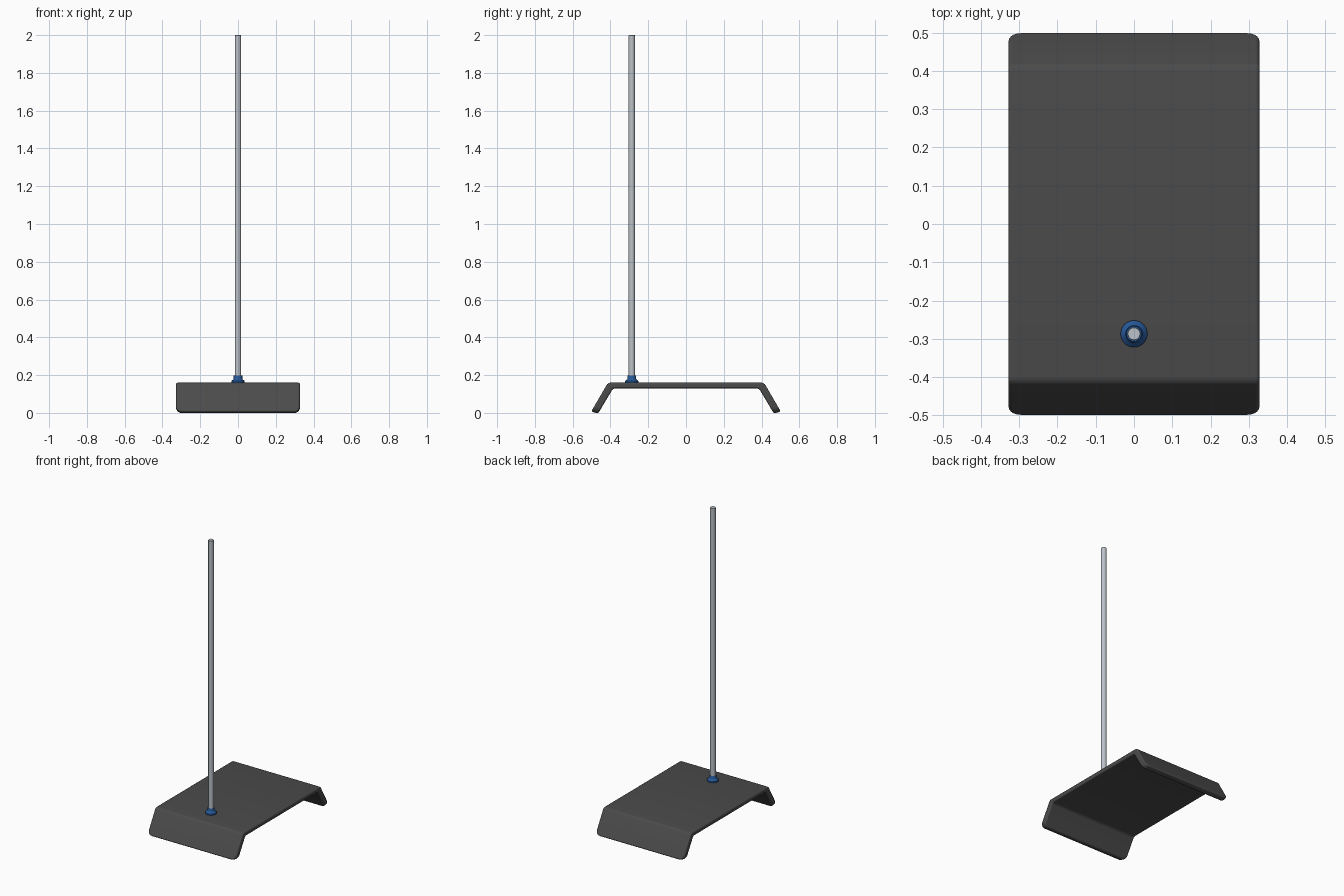
import bpy, bmesh, math

if "Cube" in bpy.data.objects:
    bpy.data.objects.remove(bpy.data.objects["Cube"])

POLE_Y = -0.287


def material(name, rgb):
    m = bpy.data.materials.new(name)
    m.diffuse_color = (*rgb, 1)
    m.use_nodes = True
    m.node_tree.nodes["Principled BSDF"].inputs["Base Color"].default_value = m.diffuse_color
    return m


def finish(bm, name, mat):
    bmesh.ops.recalc_face_normals(bm, faces=bm.faces)
    me = bpy.data.meshes.new(name)
    bm.to_mesh(me)
    bm.free()
    ob = bpy.data.objects.new(name, me)
    bpy.context.collection.objects.link(ob)
    me.materials.append(mat)
    return ob


def smooth(ob, angle=35):
    bpy.ops.object.select_all(action='DESELECT')
    ob.select_set(True)
    bpy.context.view_layer.objects.active = ob
    bpy.ops.object.shade_smooth_by_angle(angle=math.radians(angle))


def lathe(name, profile, mat, segs=32):
    bm = bmesh.new()
    rings = []
    for r, z in profile:
        rings.append([bm.verts.new((r * math.cos(a), POLE_Y + r * math.sin(a), z))
                      for a in (2 * math.pi * i / segs for i in range(segs))])
    for a, b in zip(rings, rings[1:]):
        for i in range(segs):
            j = (i + 1) % segs
            bm.faces.new((a[i], a[j], b[j], b[i]))
    bm.faces.new(rings[0])
    bm.faces.new(rings[-1])
    ob = finish(bm, name, mat)
    smooth(ob)
    return ob


dark = material("dark_plate", (0.07, 0.07, 0.07))
blue = material("blue_collar", (0.02, 0.10, 0.32))
steel = material("steel_pole", (0.50, 0.54, 0.58))

# Base plate: bent sheet section, (y, z) for the +y half, mirrored
W = 0.328
outer = [(0.413, 0.16), (0.502, 0.007)]
inner = [(0.465, -0.003), (0.386, 0.130)]
half = outer + inner
section = half + [(-y, z) for y, z in reversed(half)]
bm = bmesh.new()
left = [bm.verts.new((-W, y, z)) for y, z in section]
right = [bm.verts.new((W, y, z)) for y, z in section]
n = len(section)
for i in range(n):
    j = (i + 1) % n
    bm.faces.new((left[i], left[j], right[j], right[i]))
# side caps: two flanges and the flat deck
for s in (left, right):
    bm.faces.new(s[0:4])
    bm.faces.new(s[4:8])
    bm.faces.new((s[0], s[3], s[4], s[7]))
bmesh.ops.recalc_face_normals(bm, faces=bm.faces)


def edge(a, b):
    return bm.edges.get((a, b))


# Round the flange corners and the bends
corners = [edge(s[i], s[i + 1]) for s in (left, right) for i in (1, 5)]
bmesh.ops.bevel(bm, geom=corners, offset=0.032, segments=6, profile=0.5, affect='EDGES')
bends = [e for e in bm.edges
         if abs(e.verts[0].co.x - e.verts[1].co.x) > 0.6
         and all(v.co.z > 0.12 for v in e.verts)]
bmesh.ops.bevel(bm, geom=bends, offset=0.014, segments=4, profile=0.5, affect='EDGES')
plate = finish(bm, "base_plate", dark)
bev = plate.modifiers.new("edge_rounding", 'BEVEL')
bev.width = 0.0135
bev.segments = 4
bev.limit_method = 'ANGLE'
bev.angle_limit = math.radians(50)
smooth(plate)

# Collar: flared foot with a short open neck
lathe("collar", [(0.035, 0.155), (0.035, 0.168), (0.032, 0.172), (0.024, 0.178),
                 (0.0225, 0.182), (0.0225, 0.197), (0.0215, 0.199),
                 (0.0195, 0.199), (0.019, 0.197), (0.019, 0.175)], blue)

# Pole
lathe("pole", [(0.017, 0.15), (0.017, 1.998), (0.0155, 2.0)], steel)
